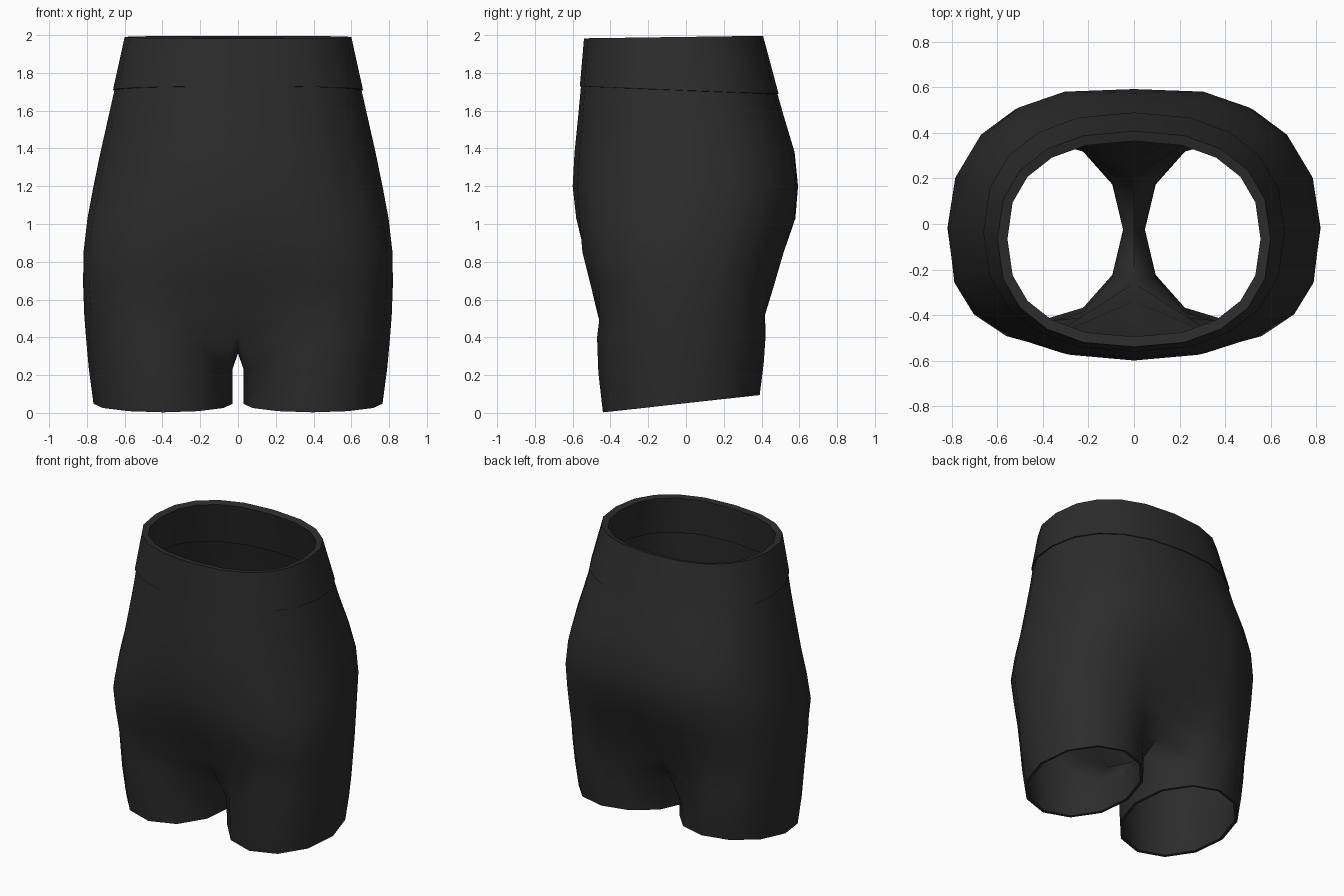
import bpy, bmesh, math

if "Cube" in bpy.data.objects:
    bpy.data.objects.remove(bpy.data.objects["Cube"])

mat = bpy.data.materials.new("charcoal_fabric")
mat.diffuse_color = (0.025, 0.025, 0.025, 1)
mat.use_nodes = True
mat.node_tree.nodes["Principled BSDF"].inputs["Base Color"].default_value = mat.diffuse_color

N = 10                      # segments from front centre to back centre
INNER = 0.028               # half of the gap between the legs


def spow(v, p):
    return math.copysign(abs(v) ** p, v)


def body_arc(a, yf, yb, ef, eb):
    """Half of a rounded hip outline, front centre to back centre through +x."""
    cy, b = (yf + yb) / 2, (yb - yf) / 2
    pts = []
    for j in range(N + 1):
        t = math.pi * j / N
        e = ef if j < N / 2 else eb
        x = 0 if j in (0, N) else a * spow(math.sin(t), 2 / e)
        pts.append((x, cy - b * spow(math.cos(t), 2 / e)))
    return pts


def leg_loop(a, yf, yb):
    """Closed thigh outline; the last point is the innermost one."""
    cx, r = (a + INNER) / 2, (a - INNER) / 2
    cy, b = (yf + yb) / 2, (yb - yf) / 2
    ang = [2 * math.pi * (j + 1) / (N + 2) for j in range(N + 2)]
    return [(cx - r * math.cos(t), cy - b * math.sin(t)) for t in ang]


def strip(bm, upper, lower, closed=False):
    n = len(upper)
    for j in range(n if closed else n - 1):
        k = (j + 1) % n
        bm.faces.new((lower[j], lower[k], upper[k], upper[j]))


def finish(name, bm, thickness):
    me = bpy.data.meshes.new(name)
    bm.to_mesh(me)
    bm.free()
    me.materials.append(mat)
    ob = bpy.data.objects.new(name, me)
    bpy.context.collection.objects.link(ob)
    ob.modifiers.new("mirror", 'MIRROR')
    sol = ob.modifiers.new("cloth", 'SOLIDIFY')
    sol.thickness, sol.offset = thickness, -1
    bpy.ops.object.select_all(action='DESELECT')
    ob.select_set(True)
    bpy.context.view_layer.objects.active = ob
    bpy.ops.object.convert(target='MESH')
    bpy.ops.object.shade_smooth_by_angle(angle=math.radians(70))


# Shorts body: hip rows blend into thigh rows
# z, half width, front y, back y, front and back roundness, front and back blend
rows = [
    (1.74, 0.647, -0.555, 0.470, 2.35, 2.35, 0, 0),
    (1.58, 0.683, -0.570, 0.515, 2.3, 2.35, 0, 0),
    (1.38, 0.728, -0.590, 0.575, 2.3, 2.45, 0, 0),
    (1.20, 0.765, -0.600, 0.605, 2.35, 2.55, 0, 0.04),
    (1.03, 0.797, -0.587, 0.597, 2.6, 2.5, 0.02, 0.06),
    (0.85, 0.818, -0.568, 0.540, 2.85, 2.5, 0.11, 0.16),
    (0.68, 0.820, -0.528, 0.493, 2.8, 2.5, 0.30, 0.34),
    (0.52, 0.814, -0.502, 0.455, 2.6, 2.5, 0.60, 0.62),
    (0.40, 0.805, -0.485, 0.435, 2.4, 2.4, 0.90, 0.90),
]
bm = bmesh.new()
prev = None
for z, a, yf, yb, ef, eb, sf, sb in rows:
    ring = []
    pairs = zip(body_arc(a, yf, yb, ef, eb), leg_loop(a, yf, yb))
    for j, (p, q) in enumerate(pairs):
        s = sf if j < N / 2 else sb
        seam = j in (0, N)
        if not seam:
            s *= s              # sides turn into thighs later than the seam
        x = 0 if seam else p[0] + (q[0] - p[0]) * s
        ring.append(bm.verts.new((x, p[1] + (q[1] - p[1]) * s, z)))
    if prev:
        strip(bm, prev, ring)
    prev = ring

# Crotch point closes the thigh loop, then the leg runs down to a slanted hem
prev = prev + [bm.verts.new((0, -0.01, 0.315))]
for z, slope, a, yf, yb in ((0.215, 0.05, 0.790, -0.464, 0.411),
                            (0.003, 0.11, 0.765, -0.440, 0.390)):
    ring = [bm.verts.new((x, y, z + slope * (y + 0.44)))
            for x, y in leg_loop(a, yf, yb)]
    strip(bm, prev, ring, closed=True)
    prev = ring
finish("shorts_body", bm, 0.02)

# Waistband: slightly proud of the body, sloping down to the back
bm = bmesh.new()
prev = None
for z, slope, a, yf, yb in ((1.983, 0.014, 0.600, -0.540, 0.408),
                            (1.728, -0.038, 0.662, -0.562, 0.490)):
    ring = [bm.verts.new((x, y, z + slope * (y + 0.54)))
            for x, y in body_arc(a, yf, yb, 2.35, 2.35)]
    if prev:
        strip(bm, prev, ring)
    prev = ring
finish("waistband", bm, 0.045)
